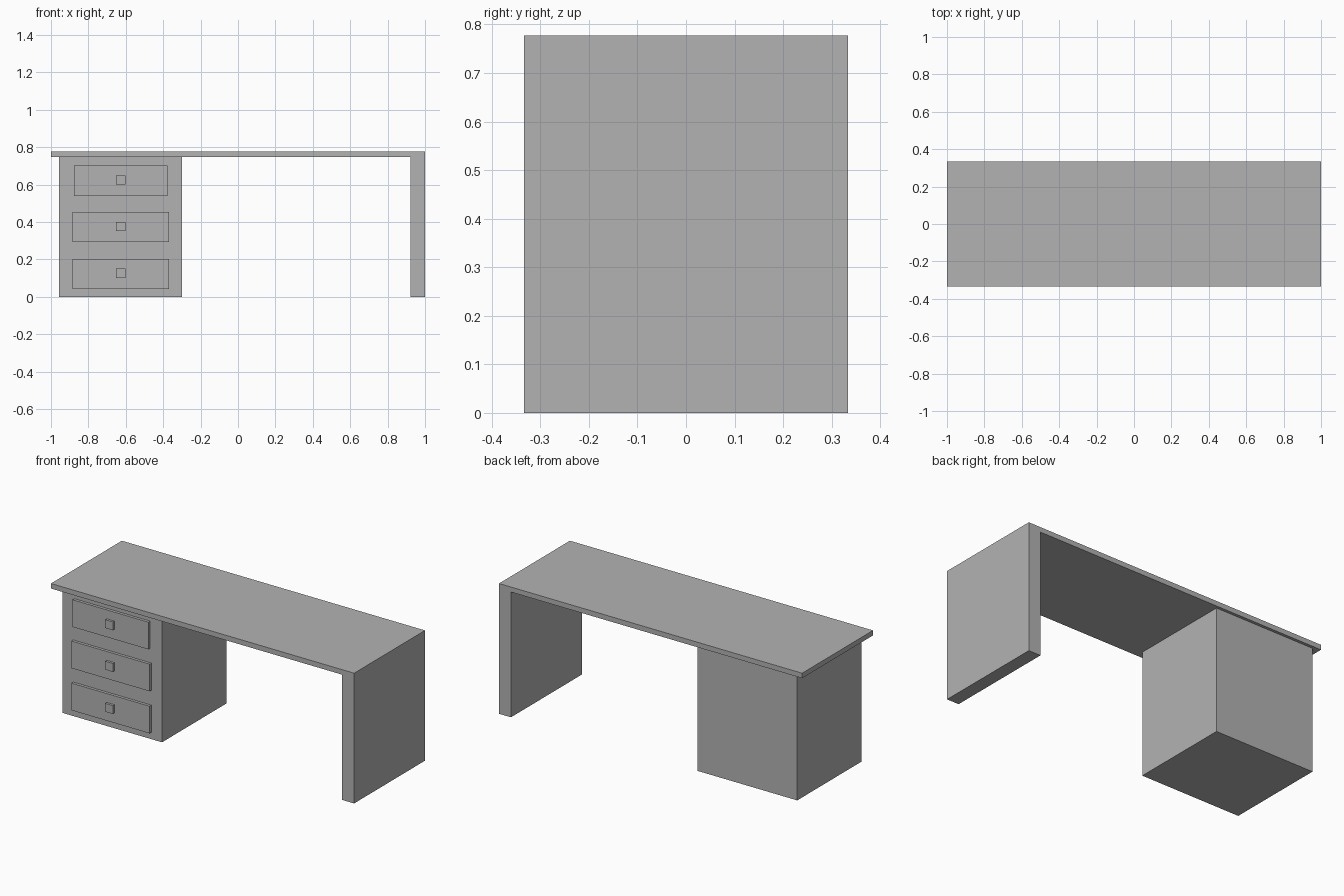
import bpy, bmesh

cube = bpy.data.objects.get("Cube")
if cube:
    bpy.data.objects.remove(cube, do_unlink=True)

# Single plain grey finish
grey = bpy.data.materials.new("plain grey")
grey.use_nodes = True
colour = (0.45, 0.45, 0.45, 1)
grey.diffuse_color = colour
grey.node_tree.nodes["Principled BSDF"].inputs["Base Color"].default_value = colour


def extrude_profile(name, profile, y_front, y_back):
    """Extrude an (x, z) outline from y_front to y_back."""
    bm = bmesh.new()
    face = bm.faces.new([bm.verts.new((x, y_front, z)) for x, z in profile])
    result = bmesh.ops.extrude_face_region(bm, geom=[face])
    moved = [v for v in result["geom"] if isinstance(v, bmesh.types.BMVert)]
    bmesh.ops.translate(bm, verts=moved, vec=(0, y_back - y_front, 0))
    bmesh.ops.recalc_face_normals(bm, faces=bm.faces)
    mesh = bpy.data.meshes.new(name)
    bm.to_mesh(mesh)
    bm.free()
    mesh.materials.append(grey)
    obj = bpy.data.objects.new(name, mesh)
    bpy.context.collection.objects.link(obj)
    return obj


def box(name, x, y, z):
    return extrude_profile(
        name, [(x[0], z[0]), (x[1], z[0]), (x[1], z[1]), (x[0], z[1])], *y)


HALF_DEPTH = 0.334
TOP, UNDERSIDE = 0.777, 0.747
CABINET_FRONT, CABINET_BACK = -0.289, 0.317
DRAWER_FRONT, KNOB_FRONT = -0.306, -0.32

# Desktop and side panel in one piece
extrude_profile("desktop_and_side_panel",
                [(-1, UNDERSIDE), (0.921, UNDERSIDE), (0.921, 0),
                 (1, 0), (1, TOP), (-1, TOP)],
                -HALF_DEPTH, HALF_DEPTH)

# Drawer cabinet
box("cabinet", (-0.956, -0.299), (CABINET_FRONT, CABINET_BACK), (0, UNDERSIDE))

# Drawer fronts with square knobs; the top drawer is slightly narrower
drawers = [("bottom", 0.122, 0.258), ("middle", 0.373, 0.258), ("top", 0.621, 0.25)]
for level, z, half_width in drawers:
    x = -0.627
    box(level + "_drawer_front", (x - half_width, x + half_width),
        (DRAWER_FRONT, CABINET_FRONT), (z - 0.081, z + 0.081))
    box(level + "_drawer_knob", (x - 0.025, x + 0.025),
        (KNOB_FRONT, DRAWER_FRONT), (z - 0.022, z + 0.028))
